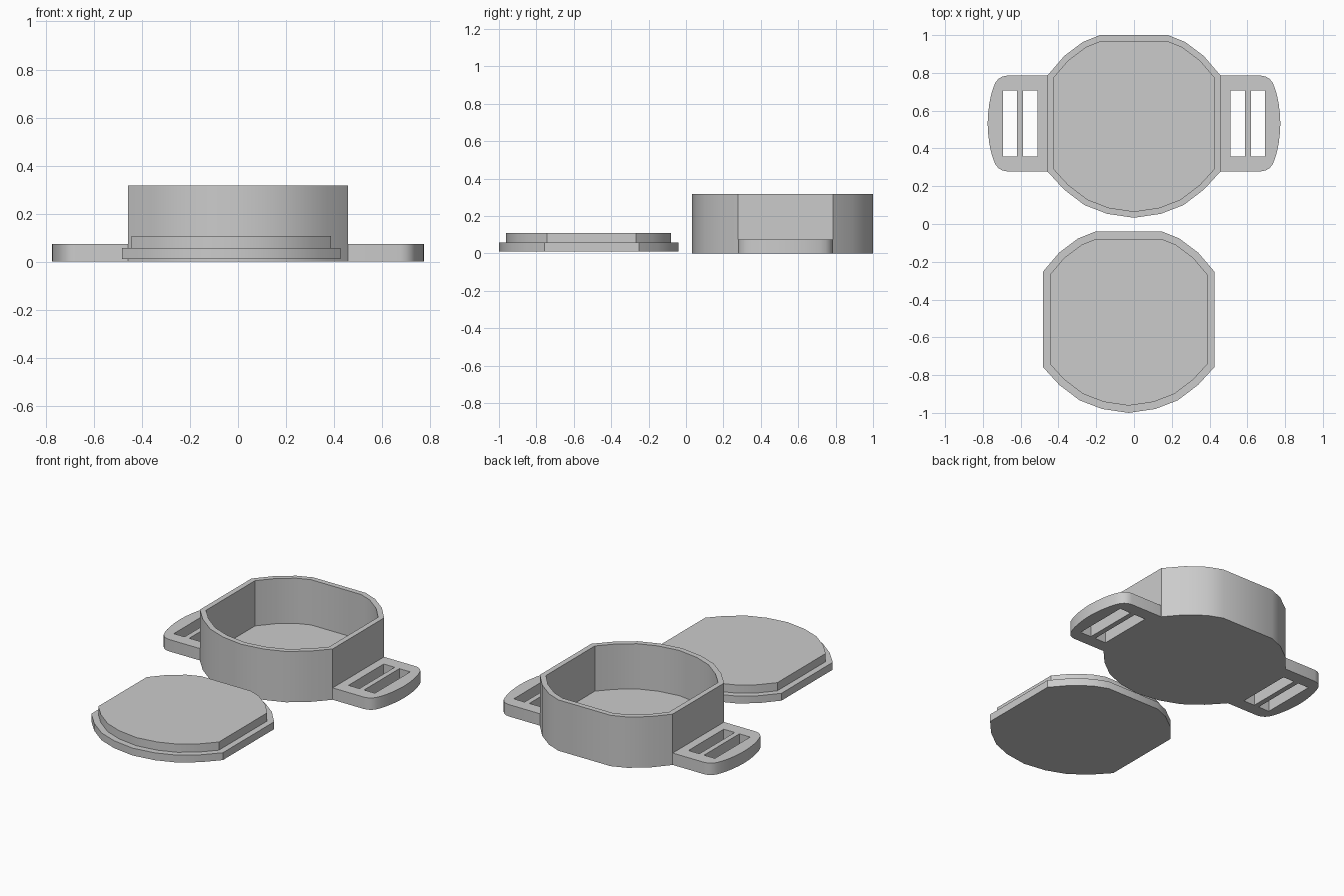
import bpy, bmesh
from mathutils import Vector

cube = bpy.data.objects.get("Cube")
if cube:
    bpy.data.objects.remove(cube, do_unlink=True)

GREY = bpy.data.materials.new("light_grey_plastic")
GREY.use_nodes = True
GREY.diffuse_color = (0.6, 0.6, 0.6, 1)
GREY.node_tree.nodes["Principled BSDF"].inputs["Base Color"].default_value = (0.6, 0.6, 0.6, 1)


def finish(name, bm):
    """Turn a bmesh into a shaded object."""
    bmesh.ops.recalc_face_normals(bm, faces=bm.faces)
    mesh = bpy.data.meshes.new(name)
    bm.to_mesh(mesh)
    bm.free()
    mesh.materials.append(GREY)
    obj = bpy.data.objects.new(name, mesh)
    bpy.context.collection.objects.link(obj)
    bpy.ops.object.select_all(action='DESELECT')
    obj.select_set(True)
    bpy.context.view_layer.objects.active = obj
    bpy.ops.object.shade_smooth_by_angle(angle=0.52)
    return obj


def inset(loop, d):
    """Mitred inward offset of a counter-clockwise outline."""
    pts = [Vector(p) for p in loop]
    out = []
    for i, p in enumerate(pts):
        a = (p - pts[i - 1]).normalized()
        b = (pts[(i + 1) % len(pts)] - p).normalized()
        na, nb = Vector((-a.y, a.x)), Vector((-b.y, b.x))
        out.append(p + (na + nb) * d / (1 + na.dot(nb)))
    return out


def shift(loop, dx, dy):
    return [(p[0] + dx, p[1] + dy) for p in loop]


def stack(name, levels):
    """Skin a closed solid through (outline, z) levels."""
    bm = bmesh.new()
    rings = [[bm.verts.new((p[0], p[1], z)) for p in loop] for loop, z in levels]
    n = len(rings[0])
    for low, high in zip(rings, rings[1:]):
        for i in range(n):
            j = (i + 1) % n
            bm.faces.new((low[i], low[j], high[j], high[i]))
    bm.faces.new(rings[0][::-1])
    bm.faces.new(rings[-1])
    return finish(name, bm)


def pierced_plate(name, loops, height):
    """Flat plate from an outer outline and hole outlines."""
    bm = bmesh.new()
    for loop in loops:
        vs = [bm.verts.new((x, y, 0)) for x, y in loop]
        for i, v in enumerate(vs):
            bm.edges.new((vs[i - 1], v))
    bmesh.ops.triangle_fill(bm, edges=bm.edges[:], use_beauty=True)
    ext = bmesh.ops.extrude_face_region(bm, geom=bm.faces[:], use_keep_orig=True)
    top = [g for g in ext["geom"] if isinstance(g, bmesh.types.BMVert)]
    bmesh.ops.translate(bm, verts=top, vec=(0, 0, height))
    return finish(name, bm)


# Shared outline: round front, flat sides, flat back
half = [(0.142, 0.054), (0.262, 0.10), (0.37, 0.182), (0.458, 0.278),
        (0.458, 0.786), (0.37, 0.889), (0.27, 0.964), (0.18, 1.0)]
outline = [(0, 0.033)] + half + [(-x, y) for x, y in reversed(half)]

# Open case with floor
cavity = inset(outline, 0.033)
stack("case", [(outline, 0), (outline, 0.317), (cavity, 0.317), (cavity, 0.035)])

# Lid with raised plug, lying in front of the case
flange = shift(inset(outline, 0.004), -0.028, -1.037)
plug = inset(flange, 0.038)
stack("lid", [(flange, 0.011), (flange, 0.057), (plug, 0.057), (plug, 0.108)])

# Strap lugs with two slots each
MID = 0.532
arc = [(0.457, 0.253), (0.675, 0.253), (0.698, 0.248), (0.718, 0.236), (0.734, 0.216),
       (0.746, 0.187), (0.757, 0.15), (0.766, 0.105), (0.772, 0.055)]
lug = arc + [(0.775, 0)] + [(x, -y) for x, y in reversed(arc)]
slots = [[(a, 0.174), (b, 0.174), (b, -0.174), (a, -0.174)]
         for a, b in ((0.511, 0.587), (0.619, 0.694))]
for side, label in ((1, "left"), (-1, "right")):
    pierced_plate(label + "_strap_lug",
                  [[(side * x, MID + y) for x, y in loop] for loop in [lug] + slots], 0.074)
